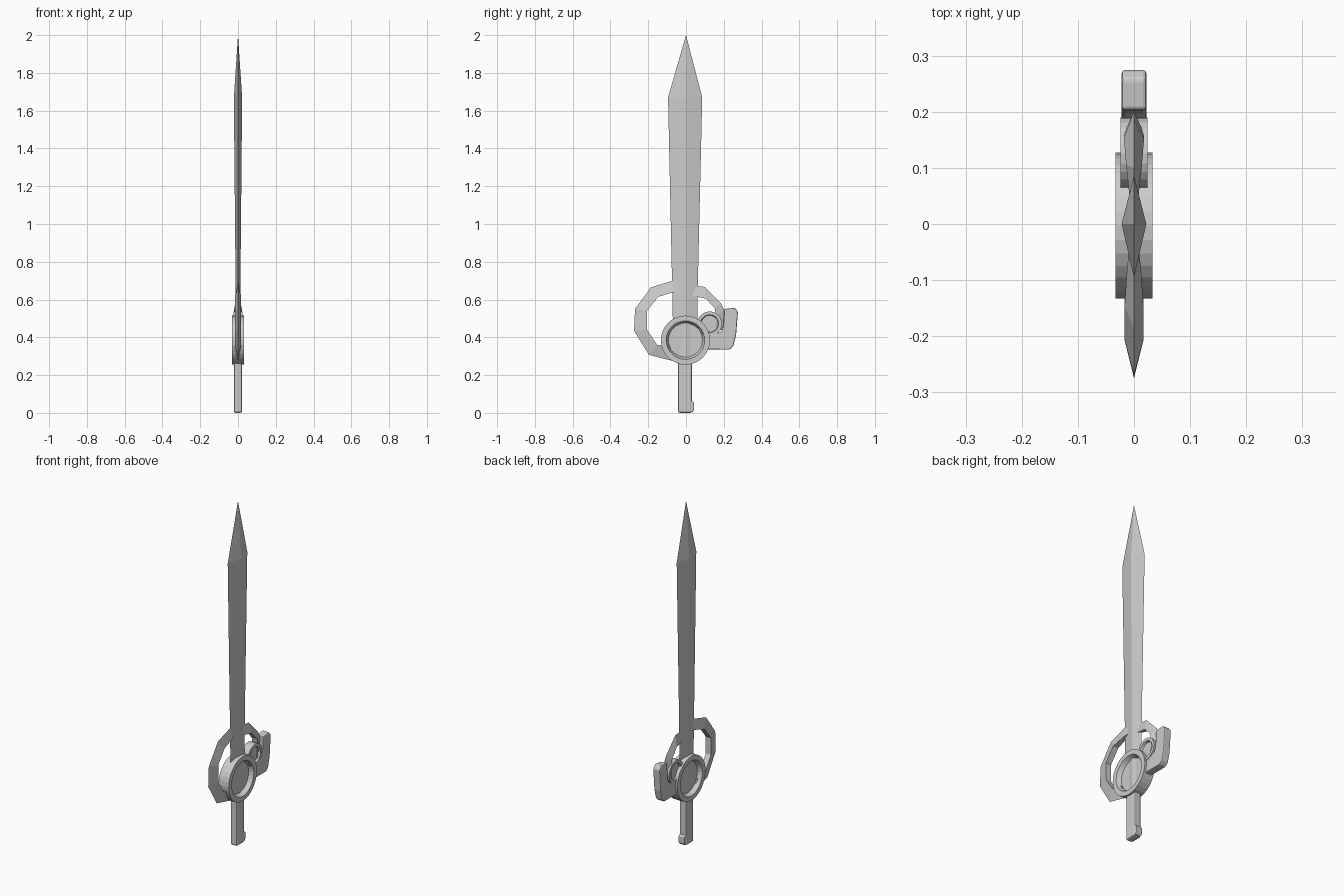
import bpy
import bmesh
from math import cos, sin, tau

if "Cube" in bpy.data.objects:
    bpy.data.objects.remove(bpy.data.objects["Cube"])

# One plain metal colour for everything
metal = bpy.data.materials.new("light_grey_metal")
metal.use_nodes = True
grey = (0.6, 0.6, 0.6, 1)
metal.diffuse_color = grey
metal.node_tree.nodes["Principled BSDF"].inputs["Base Color"].default_value = grey


def loft(name, rings, bevel=0):
    """Skin a list of equal-length vertex rings and cap both ends."""
    bm = bmesh.new()
    rows = [[bm.verts.new(p) for p in ring] for ring in rings]
    count = len(rows[0])
    for a, b in zip(rows, rows[1:]):
        for i in range(count):
            j = (i + 1) % count
            bm.faces.new((a[i], a[j], b[j], b[i]))
    bm.faces.new(rows[0][::-1])
    bm.faces.new(rows[-1])
    bmesh.ops.dissolve_degenerate(bm, dist=1e-5, edges=bm.edges[:])
    bmesh.ops.remove_doubles(bm, verts=bm.verts[:], dist=1e-5)
    bmesh.ops.recalc_face_normals(bm, faces=bm.faces[:])
    mesh = bpy.data.meshes.new(name)
    bm.to_mesh(mesh)
    bm.free()
    mesh.materials.append(metal)
    obj = bpy.data.objects.new(name, mesh)
    bpy.context.collection.objects.link(obj)
    if bevel:
        mod = obj.modifiers.new("rounded_edges", "BEVEL")
        mod.width = bevel
        mod.segments = 2
        mod.limit_method = "ANGLE"
    return obj


def plate(name, outline, half, bevel):
    """Side outline (y, z) given thickness across x."""
    return loft(name, [[(x, y, z) for y, z in outline] for x in (-half, half)], bevel)


def dished_disc(name, y, z, radius, mouth, floor, half, depth, sides):
    """Wheel lying across x with a round recess on both faces."""
    side = [(depth, floor), (half, mouth), (half, radius)]
    profile = [(-x, r) for x, r in side] + side[::-1]
    rings = []
    for x, r in profile:
        rings.append([(x, y + r * cos(tau * i / sides), z + r * sin(tau * i / sides))
                      for i in range(sides)])
    return loft(name, rings)


def guard(name, stations):
    """Curved guard with a sharp outer edge and a flat inner edge."""
    return loft(name, [[(0, oy, oz), (t, iy, iz), (-t, iy, iz)]
                       for oy, oz, iy, iz, t in stations])


# Blade: diamond section, widening to the shoulders, then a point
sections = [(0.30, -0.066, 0.058, 0.014), (0.70, -0.074, 0.063, 0.013),
            (1.67, -0.095, 0.086, 0.022), (2.0, 0, 0, 0)]
loft("blade", [[(0, y0, z), (t, 0, z), (0, y1, z), (-t, 0, z)]
               for z, y0, y1, t in sections])

# Central hub and the small wheel behind it
dished_disc("hub", -0.003, 0.385, 0.13, 0.102, 0.09, 0.033, 0.008, 32)
dished_disc("small_wheel", 0.125, 0.472, 0.065, 0.048, 0.044, 0.024, 0.012, 24)

# Angular front guard and shorter back guard
guard("front_guard", [
    (-0.03, 0.71, -0.03, 0.645, 0.006), (-0.07, 0.70, -0.074, 0.637, 0.012),
    (-0.185, 0.665, -0.148, 0.614, 0.017), (-0.27, 0.55, -0.206, 0.54, 0.017),
    (-0.275, 0.434, -0.206, 0.44, 0.017), (-0.196, 0.307, -0.153, 0.36, 0.017),
    (-0.05, 0.27, -0.08, 0.345, 0.017)])
guard("back_guard", [
    (0.03, 0.675, 0.03, 0.62, 0.006), (0.10, 0.667, 0.105, 0.605, 0.014),
    (0.185, 0.58, 0.152, 0.555, 0.018), (0.202, 0.545, 0.16, 0.51, 0.018),
    (0.20, 0.44, 0.155, 0.44, 0.018)])

# Rear paddle with its arm reaching into the hub
plate("rear_paddle", [
    (0.203, 0.55), (0.258, 0.556), (0.275, 0.535), (0.265, 0.41), (0.25, 0.352),
    (0.23, 0.335), (0.115, 0.335), (0.09, 0.36), (0.10, 0.39), (0.13, 0.41),
    (0.185, 0.43), (0.197, 0.46)], 0.022, 0.006)

# Handle with a small heel at its foot
plate("handle", [(-0.042, 0), (0.032, 0), (0.032, 0.29), (-0.042, 0.29)], 0.022, 0.01)
plate("handle_heel", [(-0.02, 0.004), (0.034, 0.004), (0.043, 0.016), (0.043, 0.055),
                      (0.03, 0.062), (-0.02, 0.062)], 0.02, 0.005)
